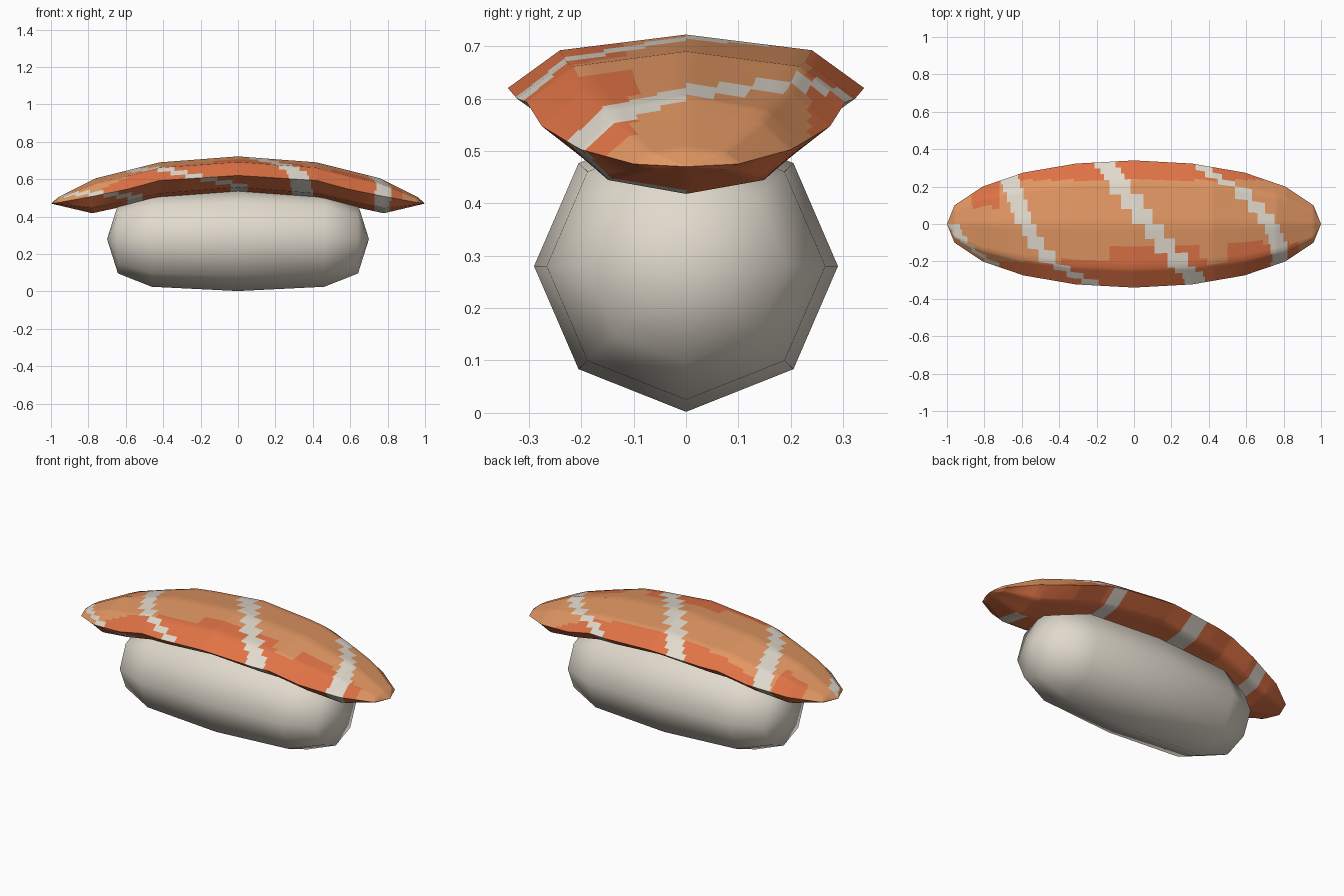
import bpy, bmesh, math

if "Cube" in bpy.data.objects:
    bpy.data.objects.remove(bpy.data.objects["Cube"])


def material(name, rgb):
    m = bpy.data.materials.new(name)
    m.diffuse_color = (*rgb, 1)
    m.use_nodes = True
    m.node_tree.nodes["Principled BSDF"].inputs["Base Color"].default_value = m.diffuse_color
    return m


CREAM = material("cream", (0.75, 0.70, 0.61))
LIGHT = material("light orange", (0.76, 0.31, 0.125))
DARK = material("deep orange", (0.745, 0.172, 0.061))


def interp(pts, t):
    if t <= pts[0][0]:
        return pts[0][1]
    for (a, u), (b, v) in zip(pts, pts[1:]):
        if t <= b:
            return u + (v - u) * (t - a) / (b - a)
    return pts[-1][1]


def loft(name, start, rings, end, mats, angle):
    """Closed skin through rings of points, with a pole at each end."""
    bm = bmesh.new()
    p0, p1 = bm.verts.new(start), bm.verts.new(end)
    vs = [[bm.verts.new(p) for p in r] for r in rings]
    n = len(rings[0])
    info = []
    for k in range(n):
        j = (k + 1) % n
        info.append((bm.faces.new((p0, vs[0][j], vs[0][k])), k))
        for a, b in zip(vs, vs[1:]):
            info.append((bm.faces.new((a[k], a[j], b[j], b[k])), k))
        info.append((bm.faces.new((vs[-1][k], vs[-1][j], p1)), k))
    if len(mats) > 1:
        for f, k in info:
            f.material_index = fish_colour(f.calc_center_median(), k)
    bmesh.ops.recalc_face_normals(bm, faces=bm.faces)
    me = bpy.data.meshes.new(name)
    bm.to_mesh(me)
    bm.free()
    ob = bpy.data.objects.new(name, me)
    bpy.context.collection.objects.link(ob)
    for m in mats:
        me.materials.append(m)
    bpy.ops.object.select_all(action='DESELECT')
    ob.select_set(True)
    bpy.context.view_layer.objects.active = ob
    bpy.ops.object.shade_smooth_by_angle(angle=math.radians(angle))


# Rice block: eight-sided rounded pill
rice = []
for i in range(-2, 3):
    t = math.radians(30 * i)
    x = 0.7 * math.copysign(abs(math.sin(t)) ** 0.6, i) if i else 0
    r = math.cos(t) ** 0.6
    rice.append([(x, 0.29 * r * math.cos(k * math.pi / 4),
                  0.28 + 0.278 * r * math.sin(k * math.pi / 4)) for k in range(8)])
loft("rice", (-0.7, 0, 0.28), rice, (0.7, 0, 0.28), [CREAM], 75)

# Fish slice profiles along |x|
WIDTH = [(0, .34), (.31, .323), (.59, .275), (.81, .2), (.96, .1), (1, 0)]
TOP = [(0, .722), (.42, .69), (.76, .605), (.96, .505), (1, .47)]
MID = [(0, .62), (.42, .593), (.59, .547), (.77, .51), (.96, .475), (1, .47)]
LOW = [(0, .53), (.42, .495), (.78, .418), (1, .47)]
SUB = 6          # small cells per side of the octagon
N = 8 * SUB

# Marbling stripes: half width, then (angle round the slice, x)
STRIPES = [
    (.045, [(0, -.67), (40, -.65), (90, -.58), (120, -.5), (150, -.35), (180, -.2), (215, 0)]),
    (.055, [(0, -.17), (50, -.08), (90, .08), (130, .24), (160, .32), (230, .35)]),
    (.042, [(0, .35), (30, .45), (60, .63), (90, .73), (130, .78), (230, .77)]),
    (.04, [(80, -1.1), (90, -.98), (120, -.95), (150, -.87), (180, -.72), (215, -.55)]),
]


def fish_colour(c, k):
    a = (k + 0.5) * 360 / N
    step = (k // 2 * 2 + 1) * 360 / N          # stepped stripe edges
    if step > 270:
        step -= 360
    for half, path in STRIPES:
        if abs(c.x - interp(path, step)) < half:
            return 0
    x, y = c.x, c.y
    deep = a > 180 or y < -0.2 or y > 0.235
    deep = deep or (.5 < x < .88 and y < -.1) or (-.13 < x < .35 and y < -.12)
    deep = deep or (-.87 < x < -.72 and y > .09)
    return 2 if deep else 1


# Fish slice: octagonal section, drooping to both tips
fish = []
for i in range(-99, 100):
    x = i / 100
    ax = abs(x)
    w, top, mid, low = (interp(p, ax) for p in (WIDTH, TOP, MID, LOW))
    corner = []
    for k in range(9):
        s = math.sin(k * math.pi / 4)
        corner.append((w * math.cos(k * math.pi / 4),
                       mid + s * ((top - mid) if s > 0 else (mid - low))))
    ring = []
    for k in range(8):
        for j in range(SUB):
            f = j / SUB
            ring.append((x, corner[k][0] * (1 - f) + corner[k + 1][0] * f,
                         corner[k][1] * (1 - f) + corner[k + 1][1] * f))
    fish.append(ring)
loft("fish_slice", (-1, 0, .47), fish, (1, 0, .47), [CREAM, LIGHT, DARK], 50)
